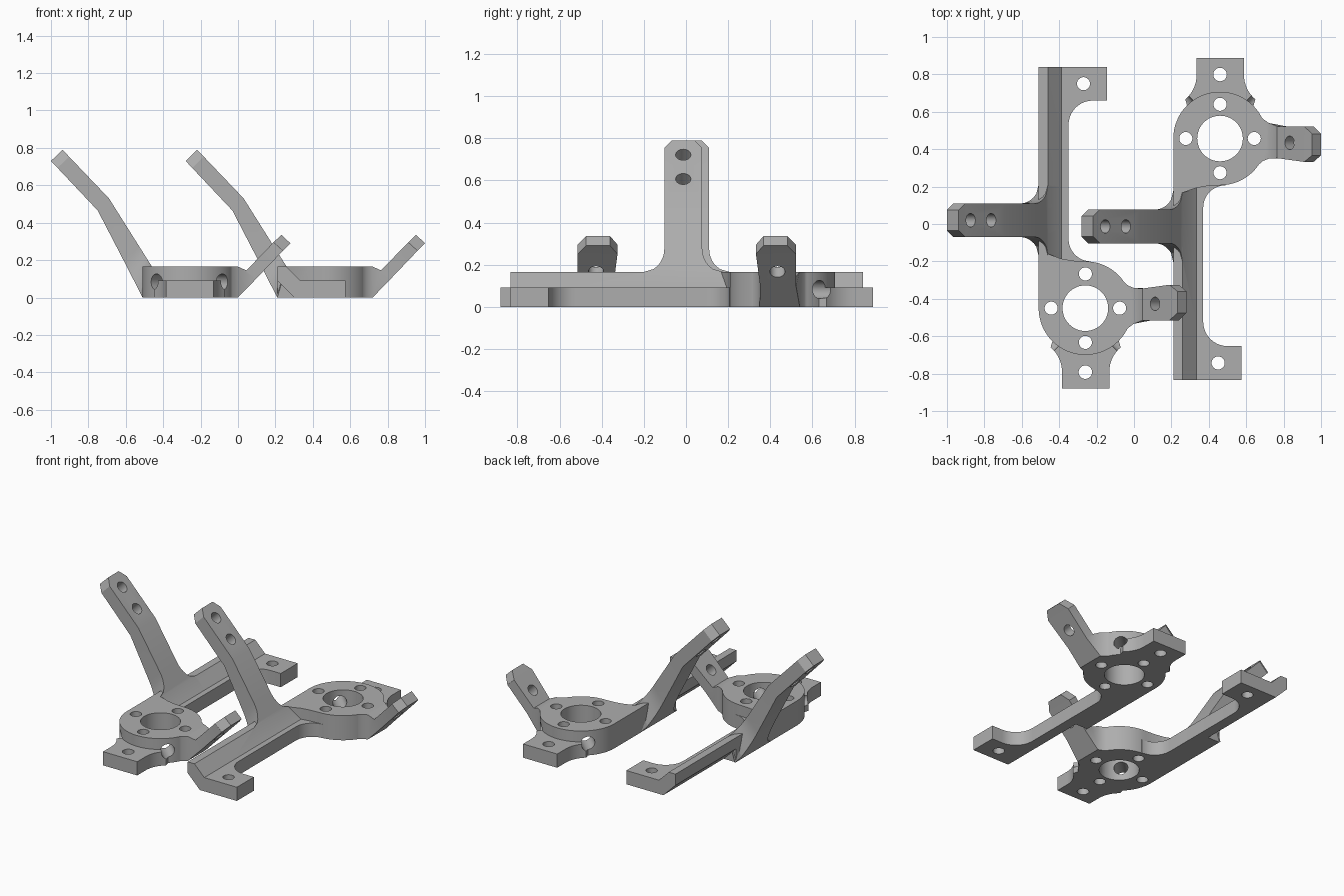
import bpy, bmesh, math
from mathutils import Vector, Matrix

if "Cube" in bpy.data.objects:
    bpy.data.objects.remove(bpy.data.objects["Cube"])

grey = bpy.data.materials.new("plain_grey")
grey.diffuse_color = (0.42, 0.42, 0.42, 1)
grey.use_nodes = True
grey.node_tree.nodes["Principled BSDF"].inputs["Base Color"].default_value = grey.diffuse_color
CX, CY, TOP, LOW = -0.26, -0.45, 0.165, 0.092   # ring centre, ring and flange heights


def new_object(name, bm):
    bmesh.ops.recalc_face_normals(bm, faces=bm.faces[:])
    me = bpy.data.meshes.new(name)
    bm.to_mesh(me)
    bm.free()
    me.materials.append(grey)
    ob = bpy.data.objects.new(name, me)
    bpy.context.collection.objects.link(ob)
    return ob


def loft(name, sections):
    bm = bmesh.new()
    rings = [[bm.verts.new(p) for p in s] for s in sections]
    n = len(rings[0])
    for a, b in zip(rings, rings[1:]):
        for i in range(n):
            bm.faces.new((a[i], a[(i + 1) % n], b[(i + 1) % n], b[i]))
    bm.faces.new(rings[0])
    bm.faces.new(rings[-1])
    return new_object(name, bm)


def plate(name, pts, z0, z1):
    return loft(name, [[(x, y, z) for x, y in pts] for z in (z0, z1)])


def beam(name, pts, y0, y1):
    return loft(name, [[(x, y, z) for x, z in pts] for y in (y0, y1)])


def strip(name, stations):
    """Loft of slanted rectangles: lower (x, z), upper (x, z), y range."""
    return loft(name, [[(lo[0], a, lo[1]), (lo[0], b, lo[1]), (up[0], b, up[1]), (up[0], a, up[1])]
                       for lo, up, a, b in stations])


def arc(cx, cy, r, a0, a1, n=10):
    return [(cx + r * math.cos(math.radians(a0 + (a1 - a0) * i / n)),
             cy + r * math.sin(math.radians(a0 + (a1 - a0) * i / n))) for i in range(n + 1)]


def pin(centre, axis, r, length, seg=32):
    bm = bmesh.new()
    rot = Vector((0, 0, 1)).rotation_difference(Vector(axis)).to_matrix().to_4x4()
    bmesh.ops.create_cone(bm, cap_ends=True, segments=seg, radius1=r, radius2=r, depth=length,
                          matrix=Matrix.Translation(centre) @ rot)
    return new_object("hole_cutter", bm)


# Ring body and the square corner that joins it to the bar
body = plate("left_bracket", arc(CX, CY, 0.25, 0, 354.375, 63), 0, TOP)
parts = [plate("corner", [(-0.51, CY), (CX, CY), (CX, -0.2), (-0.33, -0.196), (-0.39, -0.185),
                          (-0.46, -0.16), (-0.51, -0.16)], 0, TOP)]
# Long bar with bevelled edges, and its solid root
crest = [(-0.51, TOP), (-0.46, TOP), (-0.387, LOW), (-0.35, LOW), (-0.35, 0)]
parts.append(beam("bar", crest + [(-0.42, 0), (-0.51, 0.09)], 0.2, 0.84))
parts.append(beam("bar_root", crest + [(-0.51, 0)], -0.25, 0.2))
# Fillet between bar and ring
parts.append(plate("bar_fillet", [(-0.4, -0.08)] + arc(-0.23, -0.08, 0.12, 180, 270)
                   + [(-0.23, -0.3), (-0.4, -0.3)], 0, LOW))
# Foot at the far end of the bar
parts.append(plate("foot", [(-0.42, 0.84), (-0.145, 0.84), (-0.145, 0.66)]
                   + arc(-0.22, 0.53, 0.13, 90, 180) + [(-0.42, 0.53)], 0, LOW))
# Low flange in front of the ring, flared into it
flare = arc(-0.555, -0.79, 0.17, 0, 50, 8)
flange = [(-0.385, -0.88)] + flare + [(-0.4, -0.5)]
parts.append(plate("flange", flange + [(2 * -0.2585 - x, y) for x, y in reversed(flange)], 0, LOW))
# Raised side lug
lug = [((x, 0), (x, TOP), CY + dy0, CY + dy1) for x, dy0, dy1 in
       ((-0.13, -0.2, 0.2), (-0.09, -0.172, 0.172), (-0.06, -0.133, 0.145),
        (-0.03, -0.105, 0.12), (0.0, -0.083, 0.108))]
lug += [((0.095, 0.098), (0.045, 0.145), -0.515, -0.345),
        ((0.24, 0.25), (0.19, 0.295), -0.515, -0.325),
        ((0.28, 0.29), (0.232, 0.335), -0.475, -0.36)]
parts.append(strip("side_lug", lug))
# Bent arm with a chamfered tip and a flared root
Y = 0.02
arm = [((-1.0, 0.73), (-0.938, 0.79), Y - 0.055, Y + 0.055),
       ((-0.965, 0.693), (-0.903, 0.753), Y - 0.09, Y + 0.09),
       ((-0.75, 0.465), (-0.69, 0.53), Y - 0.09, Y + 0.09)]
for i in range(9):
    t = i / 8
    w = 0.09 + 0.1 * (1 - math.sqrt(1 - t * t))
    arm.append(((-0.61 + 0.1 * t, 0.195 * (1 - t)), (-0.53 + 0.07 * t, 0.276 - 0.111 * t), Y - w, Y + w))
parts.append(strip("arm", arm))

# Holes: bore, bolt circle, flange, foot, diagonal grub screws, lug and arm
up = (0, 0, 1)
holes = [pin((CX, CY, 0.1), up, 0.122, 1, 48)]
for dx, dy in ((0.183, 0), (-0.183, 0), (0, 0.183), (0, -0.183)):
    holes.append(pin((CX + dx, CY + dy, 0.1), up, 0.035, 1))
holes += [pin((CX, -0.792, 0.1), up, 0.036, 1), pin((-0.27, 0.75, 0.1), up, 0.035, 1)]
for s in (-1, 1):
    holes.append(pin((CX + s * 0.17, CY - 0.17, 0.083), (s, -1, 0), 0.043, 0.34))
holes.append(pin((0.137, -0.427, 0.19), (-1, 0, 1), 0.036, 0.3))
for x, z in ((-0.875, 0.72), (-0.765, 0.605)):
    holes.append(pin((x, Y, z), (1, 0, 1), 0.036, 0.3))

# Merge the parts and cut the holes
for group, op in ((parts, 'UNION'), (holes, 'DIFFERENCE')):
    for ob in group:
        m = body.modifiers.new(ob.name, 'BOOLEAN')
        m.operation, m.solver, m.object = op, 'EXACT', ob
dg = bpy.context.evaluated_depsgraph_get()
mesh = bpy.data.meshes.new_from_object(body.evaluated_get(dg))
body.modifiers.clear()
body.data = mesh
for ob in parts + holes:
    bpy.data.objects.remove(ob)

# Opposite-hand bracket
twin_mesh = mesh.copy()
twin_mesh.transform(Matrix.Translation((0.72, 0.007, 0)) @ Matrix.Diagonal((1, -1, 1, 1)))
twin_mesh.flip_normals()
twin = bpy.data.objects.new("right_bracket", twin_mesh)
bpy.context.collection.objects.link(twin)

for ob in (body, twin):
    bpy.ops.object.select_all(action='DESELECT')
    ob.select_set(True)
    bpy.context.view_layer.objects.active = ob
    bpy.ops.object.shade_smooth_by_angle(angle=math.radians(25))
